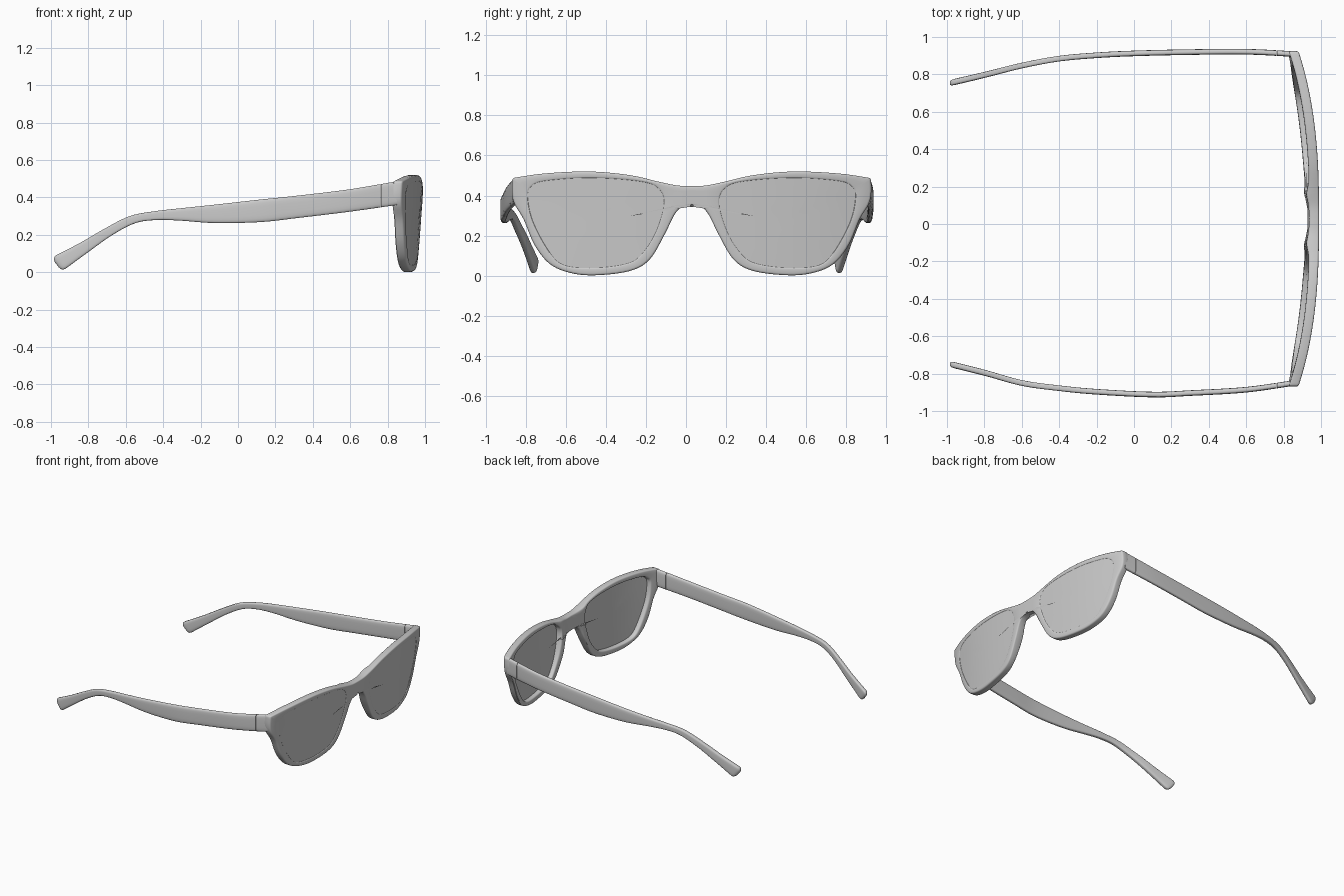
import bpy, bmesh, math
from mathutils import Vector

if "Cube" in bpy.data.objects:
    bpy.data.objects.remove(bpy.data.objects["Cube"])

CY = 0.028            # centre line of the front, slightly off y = 0
LC = (-0.49, 0.28)    # lens centre (across, up)


def spline(pts, k=5, closed=False):
    """Catmull-Rom through points of any dimension."""
    p = [Vector(q) for q in pts]
    n = len(p)
    get = (lambda i: p[i % n]) if closed else (lambda i: p[max(0, min(n - 1, i))])
    out = []
    for i in range(n if closed else n - 1):
        a, b, c, d = get(i - 1), get(i), get(i + 1), get(i + 2)
        for j in range(k):
            t = j / k
            out.append(0.5 * (2 * b + (c - a) * t + (2 * a - 5 * b + 4 * c - d) * t * t
                              + (3 * b - a - 3 * c + d) * t ** 3))
    if not closed:
        out.append(p[-1])
    return out


def lerp_table(table, x):
    for (x0, v0), (x1, v1) in zip(table, table[1:]):
        if x <= x1:
            return v0 + (v1 - v0) * (x - x0) / (x1 - x0)
    return table[-1][1]


def finish(bm, name, angle=35, mirror=False, bevel=0):
    bmesh.ops.recalc_face_normals(bm, faces=bm.faces)
    me = bpy.data.meshes.new(name)
    bm.to_mesh(me)
    bm.free()
    ob = bpy.data.objects.new(name, me)
    bpy.context.collection.objects.link(ob)
    if mirror:
        ob.location.y = CY
        m = ob.modifiers.new("mirror", 'MIRROR')
        m.use_axis = (False, True, False)
        m.merge_threshold = 0.0005
    if bevel:
        b = ob.modifiers.new("bevel", 'BEVEL')
        b.width, b.segments = bevel, 3
        b.limit_method, b.angle_limit = 'ANGLE', math.radians(45)
        b.use_clamp_overlap = False
    bpy.ops.object.select_all(action='DESELECT')
    ob.select_set(True)
    bpy.context.view_layer.objects.active = ob
    bpy.ops.object.convert(target='MESH')
    bpy.ops.object.shade_smooth_by_angle(angle=math.radians(angle))
    return ob


def wrap(u, z, depth):
    """Place a flat front point on the curved, tilted face."""
    return (0.992 - 0.1 * u * u - 0.05 * u ** 4 - 0.06 * (0.48 - z) - depth, u, z)


def back_depth(u):
    # rim thickness, a little fuller at the nose pads
    return 0.052 + 0.014 * math.exp(-((abs(u) - 0.13) / 0.05) ** 2)


# Outlines of one half
top = [(0, .447), (-.07, .45), (-.16, .468), (-.31, .502), (-.51, .52), (-.735, .51), (-.895, .487)]
side = [(-.895, .487), (-.897, .42), (-.885, .36), (-.838, .28), (-.785, .155), (-.71, .06), (-.61, .015),
        (-.485, .002), (-.31, .023), (-.21, .08), (-.135, .205), (-.085, .305), (-.045, .345), (0, .354)]
outer = spline(top)[:-1] + spline(side)
outer += [Vector((0, .354 + .093 * i / 4)) for i in range(1, 4)]
lens_pts = [(-.815, .40), (-.795, .445), (-.735, .47), (-.51, .485), (-.26, .468), (-.17, .435), (-.14, .36),
            (-.185, .21), (-.26, .10), (-.335, .06), (-.485, .042), (-.635, .055), (-.71, .125), (-.79, .275)]
polar = sorted((math.atan2(p[1] - LC[1], p[0] - LC[0]), math.hypot(p[0] - LC[0], p[1] - LC[1]))
               for p in spline(lens_pts, 8, True))
polar = [(polar[-1][0] - math.tau, polar[-1][1])] + polar + [(polar[0][0] + math.tau, polar[0][1])]


def lens_point(a, s=1.0):
    r = lerp_table(polar, a) * s
    return Vector((LC[0] + r * math.cos(a), LC[1] + r * math.sin(a)))


# Front frame: ring of quads between outline and lens opening
bm = bmesh.new()
inner = [lens_point(math.atan2(p.y - LC[1], p.x - LC[0])) for p in outer]
mid = [(a + b) / 2 for a, b in zip(outer, inner)]
loops = []
for ring, back in ((outer, 0), (mid, 0), (inner, 0), (inner, 1), (mid, 1), (outer, 1)):
    loops.append([bm.verts.new(wrap(p.x, p.y, back_depth(p.x) if back else 0)) for p in ring])
n = len(outer)
for r in range(6):
    A, B = loops[r], loops[(r + 1) % 6]
    for i in range(n):
        j = (i + 1) % n
        if r == 5 and abs(outer[i].x) < 1e-5 and abs(outer[j].x) < 1e-5:
            continue      # leave open at the mirror plane
        bm.faces.new((A[i], A[j], B[j], B[i]))
finish(bm, "front_frame", mirror=True, bevel=0.01)

# Lenses: thin curved plates nearly flush with the rim front
bm = bmesh.new()
N = 64
angles = [-math.pi + math.tau * i / N for i in range(N)]
rings = [(s, 0.003) for s in (.25, .5, .75, 1.025)] + [(s, 0.02) for s in (1.025, .75, .5, .25)]
loops = []
for s, d in rings:
    loops.append([bm.verts.new(wrap(*lens_point(a, s), d)) for a in angles])
for A, B in zip(loops, loops[1:]):
    for i in range(N):
        j = (i + 1) % N
        bm.faces.new((A[i], A[j], B[j], B[i]))
for L, d in ((loops[0], 0.003), (loops[-1], 0.02)):
    c = bm.verts.new(wrap(*LC, d))
    for i in range(N):
        bm.faces.new((L[i], L[(i + 1) % N], c))
finish(bm, "lenses", mirror=True)

# Temple side profile: top x, top z, bottom x, bottom z
profile = spline([(.85, .487, .85, .36), (.765, .472, .765, .347), (.57, .44, .57, .32), (.3, .408, .32, .29),
                  (.1, .387, .12, .268), (-.13, .361, -.125, .263), (-.3, .343, -.31, .276),
                  (-.45, .326, -.44, .279), (-.58, .30, -.55, .262), (-.71, .235, -.67, .20),
                  (-.845, .157, -.80, .108), (-.975, .09, -.92, .02)], 6)
path_left = [(-1, .75), (-.8, .797), (-.6, .847), (-.4, .884), (-.2, .902), (0, .912), (.3, .919), (.6, .921),
             (.86, .908)]
path_right = [(-1, -.745), (-.8, -.795), (-.6, -.85), (-.4, -.878), (-.2, -.897), (.1, -.912), (.3, -.904),
              (.6, -.886), (.86, -.849)]


def temple(name, stations, path, tip):
    bm = bmesh.new()
    path = [tuple(p) for p in spline(path, 8)]
    M = 20
    secs = [(s, 1.0, 0.0) for s in stations]
    if tip:               # rounded ear end
        secs += [(stations[-1], .93, .013), (stations[-1], .75, .021), (stations[-1], .4, .026)]
    loops = []
    for s, k, push in secs:
        t, b = Vector((s[0], 0, s[1])), Vector((s[2], 0, s[3]))
        c, h = (t + b) / 2, (t - b) / 2
        run = Vector((-h.z, 0, h.x)).normalized() * push
        w = (.015 + .004 * max(0, -c.x - .5)) * k
        ring = []
        for i in range(M):
            a = math.tau * (i + .5) / M
            sx, sz = math.cos(a), math.sin(a)
            v = c + run + h * k * math.copysign(abs(sz) ** .5, sz)
            v.y = lerp_table(path, v.x) + w * math.copysign(abs(sx) ** .5, sx)
            ring.append(bm.verts.new(v))
        loops.append(ring)
    for A, B in zip(loops, loops[1:]):
        for i in range(M):
            j = (i + 1) % M
            bm.faces.new((A[i], A[j], B[j], B[i]))
    bm.faces.new(loops[0])
    bm.faces.new(loops[-1])
    finish(bm, name, angle=40)


# Hinge blocks and arms on each side, with a fine seam between
seam = profile[6] + (profile[7] - profile[6]) * 0.12
for label, path in (("left", path_left), ("right", path_right)):
    temple(label + "_hinge_block", profile[:7], path, False)
    temple(label + "_arm", [seam] + profile[7:], path, True)
